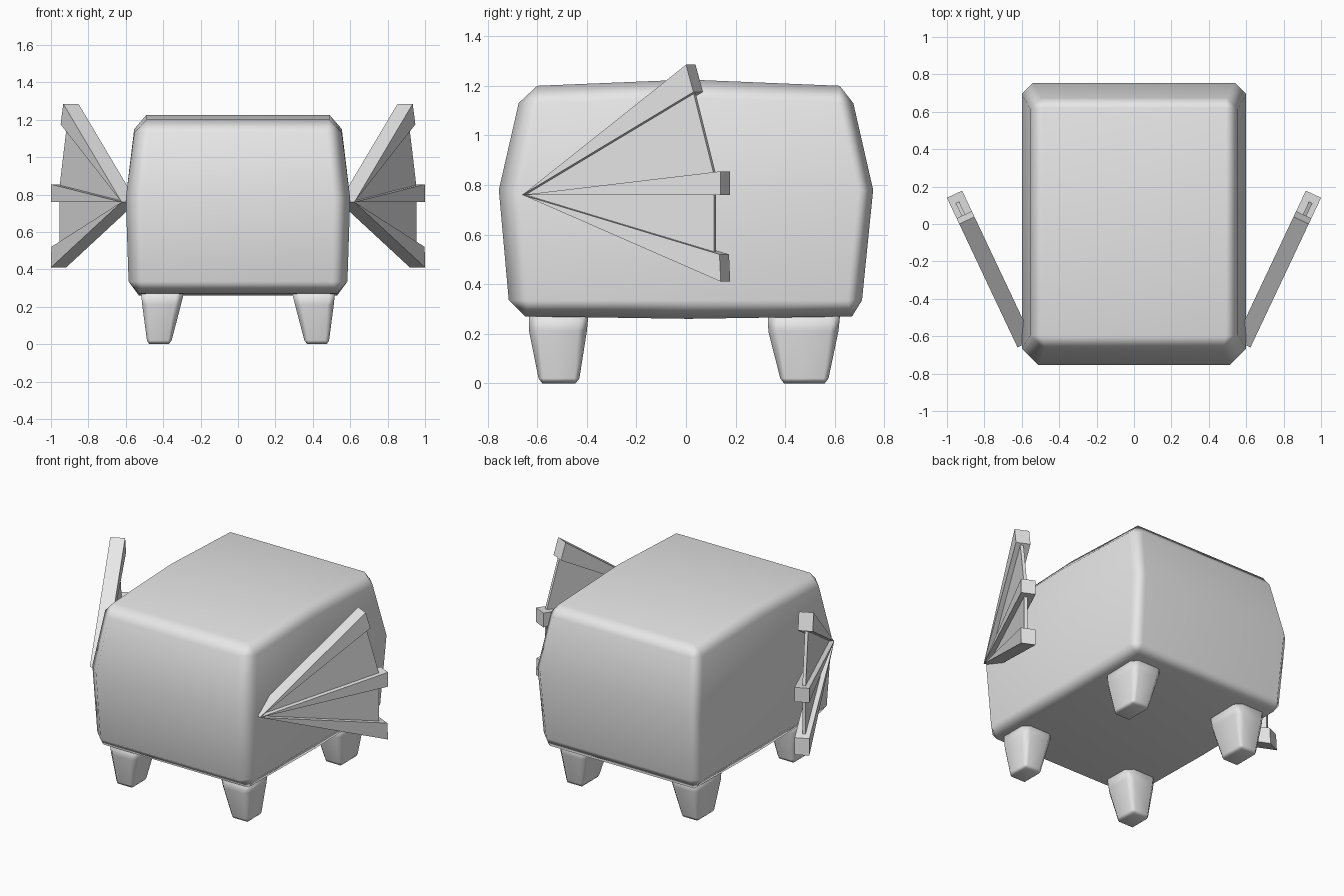
import bpy, bmesh

cube = bpy.data.objects.get("Cube")
if cube:
    bpy.data.objects.remove(cube, do_unlink=True)

grey = bpy.data.materials.new("plain grey")
grey.use_nodes = True
grey.diffuse_color = (0.8, 0.8, 0.8, 1)
grey.node_tree.nodes["Principled BSDF"].inputs["Base Color"].default_value = (0.8, 0.8, 0.8, 1)


def make_object(name, verts, faces, mirror=False, weighted=True):
    """Mesh object with clean normals, smooth shading and optional x mirror."""
    mesh = bpy.data.meshes.new(name)
    mesh.from_pydata(verts, [], faces)
    bm = bmesh.new()
    bm.from_mesh(mesh)
    bmesh.ops.remove_doubles(bm, verts=bm.verts, dist=0.0005)
    bmesh.ops.recalc_face_normals(bm, faces=bm.faces)
    for f in bm.faces:
        f.smooth = True
    bm.to_mesh(mesh)
    bm.free()
    mesh.materials.append(grey)
    obj = bpy.data.objects.new(name, mesh)
    bpy.context.collection.objects.link(obj)
    if mirror:
        obj.modifiers.new("Mirror", "MIRROR").use_mirror_merge = False
    if weighted:
        obj.modifiers.new("Weighted Normals", "WEIGHTED_NORMAL")
    return obj


def ring(z, x0, x1, y0, y1, cf, cb, lift=0.0):
    """Rectangle with cut corners and a lifted point halfway along each side."""
    ym = (y0 + y1) / 2
    return [(x0 + cf, y0, z), (x1 - cf, y0, z), (x1, y0 + cf, z),
            (x1, ym, z + lift), (x1, y1 - cb, z), (x1 - cb, y1, z),
            (x0 + cb, y1, z), (x0, y1 - cb, z), (x0, ym, z + lift),
            (x0, y0 + cf, z)]


def loft(name, rings, mirror=False):
    """Skin stacked rings, each end closed by two halves meeting at the middle."""
    n = len(rings[0])
    verts = [v for r in rings for v in r]
    faces = [(k * n + i, k * n + (i + 1) % n, (k + 1) * n + (i + 1) % n, (k + 1) * n + i)
             for k in range(len(rings) - 1) for i in range(n)]
    for base in (0, (len(rings) - 1) * n):
        faces.append([base + i for i in (0, 1, 2, 3, 8, 9)])
        faces.append([base + i for i in (3, 4, 5, 6, 7, 8)])
    return make_object(name, verts, faces, mirror)


# Boxy body, widest at mid height, with cut edges and a slightly peaked roof
loft("body", [
    ring(0.27, -0.53, 0.53, -0.65, 0.67, 0.0, 0.0, -0.01),
    ring(0.335, -0.585, 0.585, -0.715, 0.71, 0.08, 0.06),
    ring(0.78, -0.60, 0.60, -0.755, 0.755, 0.09, 0.06),
    ring(1.13, -0.555, 0.555, -0.675, 0.675, 0.08, 0.06, 0.02),
    ring(1.20, -0.49, 0.49, -0.60, 0.62, 0.0, 0.0, 0.025),
])

# Four stubby tapered legs
for name, y0, y1 in (("front_legs", -0.635, -0.39), ("back_legs", 0.33, 0.625)):
    s = 0.04 if y0 < 0 else 0.05
    loft(name, [
        ring(0.0, 0.37, 0.475, y0 + s + 0.015, y1 - s - 0.015, 0.0, 0.0),
        ring(0.02, 0.355, 0.487, y0 + s, y1 - s, 0.02, 0.02),
        ring(0.21, 0.305, 0.512, y0 + 0.002, y1 - 0.01, 0.035, 0.035),
        ring(0.31, 0.28, 0.522, y0, y1, 0.04, 0.04),
    ], mirror=True)


def fin_point(y, z, depth):
    """Point on the slanted fin plane, moved inward by depth."""
    return (0.625 + 0.472 * (y + 0.655) - 0.904 * depth, y + 0.427 * depth, z)


def wedge(name, a, b, d0, d1):
    """Slab spreading from the shared hinge line to the end edge a-b."""
    apex = (-0.66, 0.76)
    verts = [fin_point(*p, d) for d in (d0, d1) for p in (apex, a, b)]
    faces = [(0, 1, 2), (5, 4, 3), (0, 3, 4, 1), (1, 4, 5, 2), (2, 5, 3, 0)]
    obj = make_object(name, verts, faces, mirror=True, weighted=False)
    bpy.ops.object.select_all(action="DESELECT")
    obj.select_set(True)
    bpy.context.view_layer.objects.active = obj
    bpy.ops.object.shade_smooth_by_angle(angle=0.7)


# Fan-shaped side fins: three ribs joined by two thin webs
wedge("fin_rib_upper", (0.0, 1.285), (0.03, 1.175), 0.0, 0.09)
wedge("fin_rib_middle", (0.14, 0.855), (0.14, 0.76), 0.0, 0.09)
wedge("fin_rib_lower", (0.135, 0.52), (0.14, 0.41), 0.0, 0.09)
wedge("fin_web_upper", (0.015, 1.18), (0.10, 0.84), 0.03, 0.05)
wedge("fin_web_lower", (0.10, 0.77), (0.10, 0.51), 0.03, 0.05)
